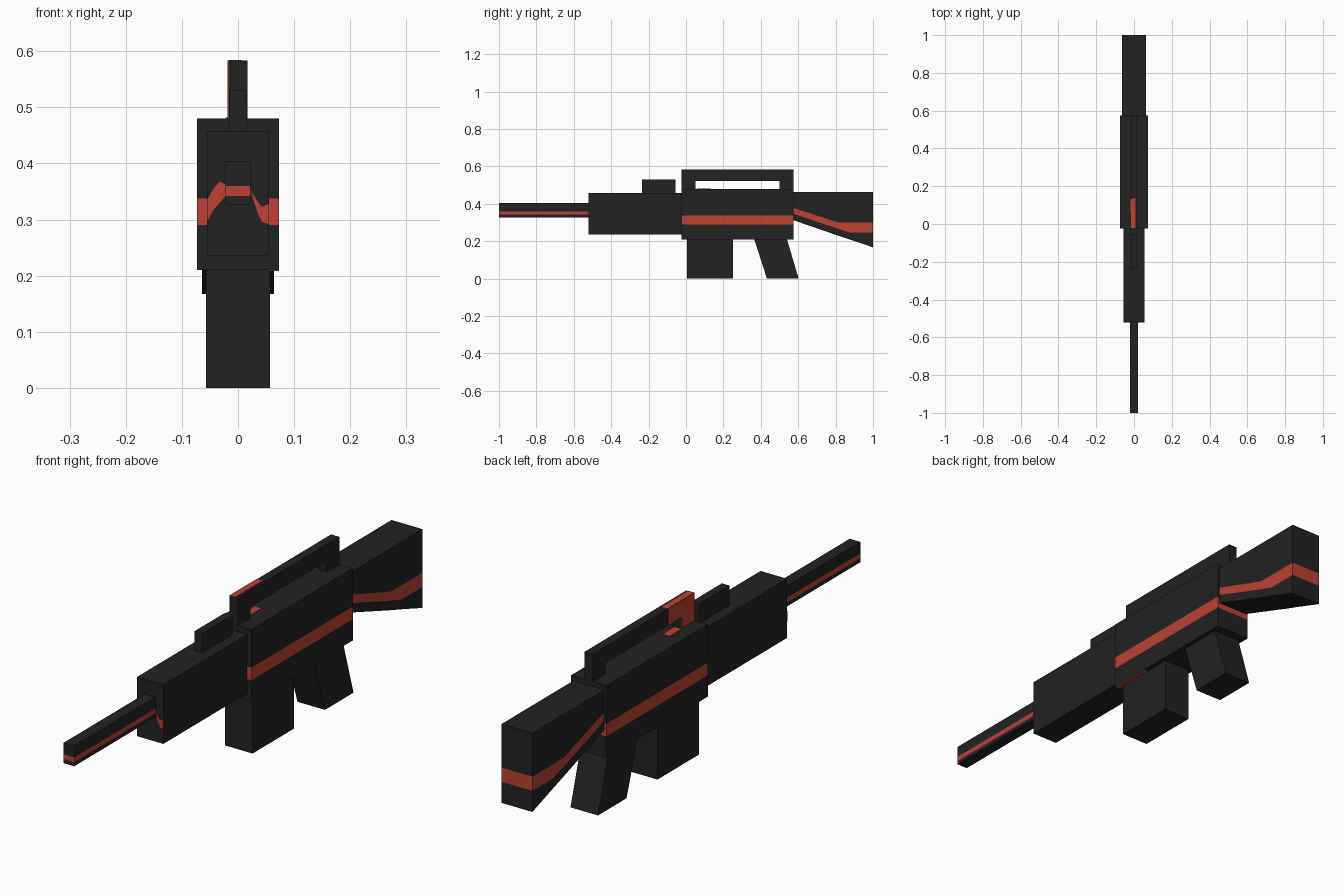
import bpy, bmesh

if "Cube" in bpy.data.objects:
    bpy.data.objects.remove(bpy.data.objects["Cube"])


def material(name, colour):
    m = bpy.data.materials.new(name)
    m.diffuse_color = (*colour, 1)
    m.use_nodes = True
    m.node_tree.nodes["Principled BSDF"].inputs["Base Color"].default_value = m.diffuse_color
    return m


DARK = material("charcoal", (0.016, 0.016, 0.016))
RED = material("brick red", (0.51, 0.054, 0.034))


def finish(name, bm, mats):
    bmesh.ops.recalc_face_normals(bm, faces=bm.faces)
    mesh = bpy.data.meshes.new(name)
    bm.to_mesh(mesh)
    bm.free()
    for m in mats:
        mesh.materials.append(m)
    ob = bpy.data.objects.new(name, mesh)
    bpy.context.collection.objects.link(ob)
    return ob


def extrude_side(name, profile, x0, x1, mat=DARK):
    """Extrude a (y, z) side profile from x0 to x1."""
    bm = bmesh.new()
    f = bm.faces.new([bm.verts.new((x0, y, z)) for y, z in profile])
    r = bmesh.ops.extrude_face_region(bm, geom=[f])
    verts = [v for v in r["geom"] if isinstance(v, bmesh.types.BMVert)]
    bmesh.ops.translate(bm, verts=verts, vec=(x1 - x0, 0, 0))
    return finish(name, bm, [mat])


def box(name, x0, x1, y0, y1, z0, z1, mat=DARK):
    return extrude_side(name, [(y0, z0), (y1, z0), (y1, z1), (y0, z1)], x0, x1, mat)


def banded_body(name, half, columns):
    """Solid from columns (y, z0..z3); the middle band is the painted stripe."""
    bm = bmesh.new()
    left, right = [[[bm.verts.new((x, c[0], z)) for z in c[1:]] for c in columns]
                   for x in (-half, half)]
    n = len(columns) - 1
    for i in range(n):
        for side in (left, right):
            for k in range(3):
                f = bm.faces.new((side[i][k], side[i + 1][k], side[i + 1][k + 1], side[i][k + 1]))
                f.material_index = int(k == 1)
        for k in (0, 3):
            bm.faces.new((left[i][k], left[i + 1][k], right[i + 1][k], right[i][k]))
    for i in (0, n):
        for k in range(3):
            f = bm.faces.new((left[i][k], right[i][k], right[i][k + 1], left[i][k + 1]))
            f.material_index = int(k == 1)
    return finish(name, bm, [DARK, RED])


# Striped bodies
banded_body("barrel", 0.022, [(y, 0.327, 0.342, 0.36, 0.403) for y in (-1, -0.52)])
banded_body("receiver", 0.073, [(y, 0.21, 0.29, 0.337, 0.48) for y in (-0.025, 0.575)])
banded_body("stock", 0.064, [
    (0.575, 0.312, 0.347, 0.378, 0.462),
    (0.813, 0.230, 0.266, 0.300, 0.462),
    (0.877, 0.209, 0.246, 0.299, 0.462),
    (1.0, 0.167, 0.246, 0.299, 0.462)])

# Plain parts
box("handguard", -0.055, 0.055, -0.52, -0.025, 0.236, 0.457)
box("front_sight", -0.016, 0.016, -0.235, -0.055, 0.457, 0.53)
box("magazine", -0.057, 0.057, 0.005, 0.25, 0, 0.21)
extrude_side("grip", [(0.365, 0.21), (0.433, 0), (0.602, 0), (0.54, 0.21)], -0.057, 0.057)
extrude_side("carry_handle", [
    (-0.025, 0.48), (-0.025, 0.583), (0.575, 0.583), (0.575, 0.48),
    (0.5, 0.48), (0.5, 0.521), (0.05, 0.521), (0.05, 0.48)], -0.017, 0.017)

# Red paint patches on the handle front, receiver top and receiver underside
T = 0.0015
extrude_side("handle_side_paint", [
    (-0.025, 0.48), (-0.025, 0.583), (0.13, 0.583),
    (0.13, 0.521), (0.05, 0.521), (0.05, 0.48)], -0.017 - T, -0.017, RED)
box("handle_top_paint", -0.017, 0.007, -0.025, 0.135, 0.583, 0.583 + T, RED)
box("receiver_top_paint", -0.022, 0.005, 0.06, 0.13, 0.48, 0.48 + T, RED)
box("receiver_under_paint", 0.055, 0.073, -0.025, 0.15, 0.21 - T, 0.21, RED)

# Wavy stripe ends on the handguard front face, as (x, z) outlines
for name, outline in (
        ("handguard_stripe_left", [(-0.055, 0.297), (-0.044, 0.317), (-0.022, 0.342),
                                   (-0.022, 0.362), (-0.032, 0.368), (-0.043, 0.356),
                                   (-0.055, 0.335)]),
        ("handguard_stripe_right", [(0.022, 0.352), (0.035, 0.312), (0.042, 0.296),
                                    (0.055, 0.292), (0.055, 0.328), (0.042, 0.322)])):
    bm = bmesh.new()
    face = bm.faces.new([bm.verts.new((x, -0.52, z)) for x, z in outline])
    r = bmesh.ops.extrude_face_region(bm, geom=[face])
    bmesh.ops.translate(bm, vec=(0, -T, 0),
                        verts=[v for v in r["geom"] if isinstance(v, bmesh.types.BMVert)])
    finish(name, bm, [RED])
